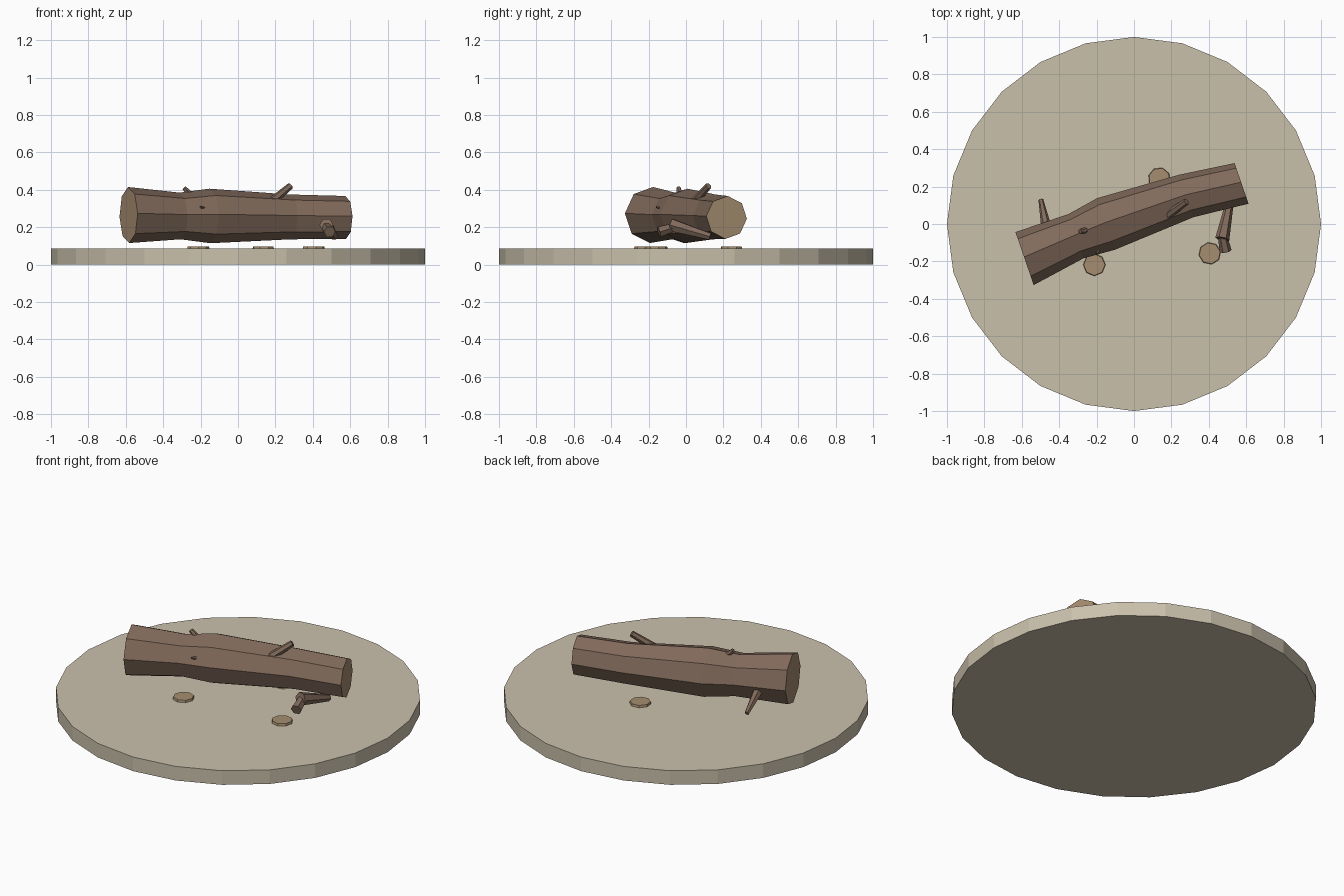
import bpy
import bmesh
from math import cos, sin, pi
from mathutils import Vector

cube = bpy.data.objects.get("Cube")
if cube:
    bpy.data.objects.remove(cube, do_unlink=True)


def make_material(name, rgb):
    mat = bpy.data.materials.new(name)
    mat.use_nodes = True
    color = (*rgb, 1.0)
    mat.diffuse_color = color
    mat.node_tree.nodes["Principled BSDF"].inputs["Base Color"].default_value = color
    return mat


sand = make_material("sand", (0.59, 0.53, 0.41))
bark = make_material("bark", (0.22, 0.145, 0.105))
cut_wood = make_material("cut wood", (0.38, 0.27, 0.16))


def loft(name, rings, sides, side_mat, cap_mat, axis=None, phase=0.0):
    """Flat-faced tube through (x, y, z, radius) rings, closed by end caps."""
    points = [Vector(r[:3]) for r in rings]
    axis = Vector(axis) if axis else points[-1] - points[0]
    axis.normalize()
    side = axis.cross(Vector((0, 0, 1)))
    if side.length < 0.01:
        side = Vector((1, 0, 0))
    side.normalize()
    up = side.cross(axis)

    bm = bmesh.new()
    loops = []
    for point, ring in zip(points, rings):
        loop = []
        for i in range(sides):
            a = 2 * pi * i / sides + phase
            loop.append(bm.verts.new(point + ring[3] * (side * cos(a) + up * sin(a))))
        loops.append(loop)
    for low, high in zip(loops, loops[1:]):
        for i in range(sides):
            j = (i + 1) % sides
            bm.faces.new((low[i], low[j], high[j], high[i]))
    for loop in (loops[0][::-1], loops[-1]):
        bm.faces.new(loop).material_index = 1
    bmesh.ops.recalc_face_normals(bm, faces=bm.faces)

    mesh = bpy.data.meshes.new(name)
    bm.to_mesh(mesh)
    bm.free()
    mesh.materials.append(side_mat)
    mesh.materials.append(cap_mat)
    obj = bpy.data.objects.new(name, mesh)
    bpy.context.collection.objects.link(obj)
    return obj


# Round ground slab
loft("ground_slab", [(0, 0, 0, 1), (0, 0, 0.085, 1)], 24, sand, sand)

# Fallen trunk with knobbly girth and pale cut ends
trunk = [
    (-0.585, -0.185, 0.265, 0.15),
    (-0.31, -0.065, 0.26, 0.125),
    (-0.15, 0.0, 0.26, 0.146),
    (0.28, 0.15, 0.255, 0.12),
    (0.575, 0.217, 0.252, 0.115),
]
loft("trunk", trunk, 8, bark, cut_wood, axis=(0.945, 0.325, 0), phase=0.06)

# Broken branches and twigs
branches = {
    "upper_branch": [(0.13, 0.01, 0.295, 0.026), (0.28, 0.12, 0.42, 0.018)],
    "rear_branch": [(-0.46, -0.06, 0.24, 0.032), (-0.498, 0.13, 0.15, 0.013)],
    "top_twig": [(-0.24, -0.03, 0.36, 0.02), (-0.288, -0.04, 0.41, 0.012)],
    "front_twig": [(-0.16, -0.10, 0.30, 0.014), (-0.20, -0.158, 0.308, 0.006)],
    "lower_branch": [(0.515, 0.13, 0.15, 0.02), (0.472, -0.08, 0.212, 0.038)],
    "lower_branch_fork": [(0.47, -0.05, 0.205, 0.024), (0.49, -0.145, 0.175, 0.032)],
}
for name, rings in branches.items():
    loft(name, rings, 6, bark, bark)

# Flat wood chips lying on the slab
for i, (x, y) in enumerate([(-0.212, -0.218), (0.135, 0.243), (0.405, -0.157)]):
    loft(f"wood_chip_{i + 1}",
         [(x, y, 0.084, 0.06), (x, y, 0.098, 0.057)],
         8, cut_wood, cut_wood, phase=0.3 * i)
